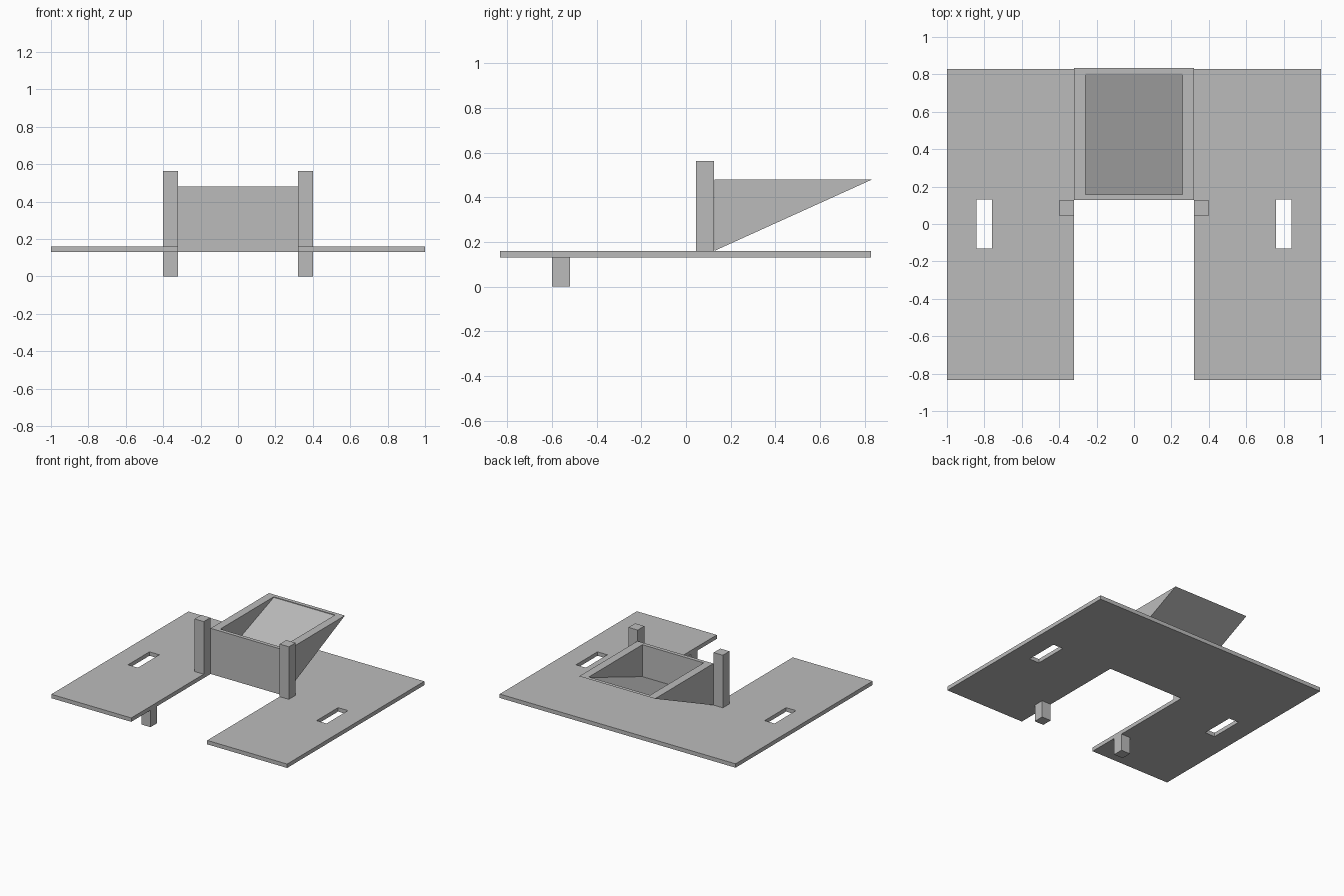
import bpy
import bmesh

cube = bpy.data.objects.get("Cube")
if cube:
    bpy.data.objects.remove(cube, do_unlink=True)

grey = bpy.data.materials.new("plain grey")
grey.use_nodes = True
grey.diffuse_color = (0.5, 0.5, 0.5, 1)
grey.node_tree.nodes["Principled BSDF"].inputs["Base Color"].default_value = grey.diffuse_color


def prism(name, outline, depth):
    """Extrude a closed planar outline along a vector."""
    bm = bmesh.new()
    face = bm.faces.new([bm.verts.new(p) for p in outline])
    cap = bmesh.ops.extrude_face_region(bm, geom=[face], use_keep_orig=True)["geom"]
    bmesh.ops.translate(bm, vec=depth, verts=[v for v in cap if isinstance(v, bmesh.types.BMVert)])
    bmesh.ops.recalc_face_normals(bm, faces=bm.faces)
    mesh = bpy.data.meshes.new(name)
    bm.to_mesh(mesh)
    bm.free()
    mesh.materials.append(grey)
    obj = bpy.data.objects.new(name, mesh)
    bpy.context.collection.objects.link(obj)
    return obj


def box(name, x, y, z):
    base = [(x[0], y[0], z[0]), (x[1], y[0], z[0]), (x[1], y[1], z[0]), (x[0], y[1], z[0])]
    return prism(name, base, (0, 0, z[1] - z[0]))


def cut(target, cutter):
    """Subtract the cutter, bake the result and discard the cutter."""
    cutter.hide_render = True
    mod = target.modifiers.new("cut", "BOOLEAN")
    mod.operation = "DIFFERENCE"
    mod.solver = "EXACT"
    mod.object = cutter
    bpy.context.view_layer.update()
    baked = bpy.data.meshes.new_from_object(target.evaluated_get(bpy.context.evaluated_depsgraph_get()))
    target.modifiers.clear()
    target.data = baked
    bpy.data.objects.remove(cutter, do_unlink=True)


LOW, TOP, RIM = 0.13, 0.16, 0.48
FRONT, BACK = -0.833, 0.828
INNER, WALL = 0.322, 0.128

# U-shaped base plate
half = [(INNER, WALL), (INNER, FRONT), (1, FRONT), (1, BACK)]
outline = half + [(-x, y) for x, y in reversed(half)]
plate = prism("base_plate", [(x, y, LOW) for x, y in outline], (0, 0, TOP - LOW))

# Slots, upright posts and lower pegs on both sides
for side, label in ((1, "left"), (-1, "right")):
    slot = sorted((side * 0.758, side * 0.842))
    cut(plate, box("slot_cutter", slot, (-0.13, 0.13), (0, 0.3)))
    post = sorted((side * INNER, side * 0.4))
    box(label + "_post", post, (0.045, 0.125), (TOP, 0.563))
    box(label + "_peg", post, (-0.6, -0.52), (0, LOW))

# Wedge-shaped hopper with a sloping hollow
wedge = [(WALL, TOP), (0.835, RIM), (WALL, RIM)]
hopper = prism("hopper", [(-INNER, y, z) for y, z in wedge], (2 * INNER, 0, 0))
hollow = [(0.157, 0.235), (0.805, 0.475), (0.805, 0.6), (0.157, 0.6)]
cut(hopper, prism("hollow_cutter", [(-0.26, y, z) for y, z in hollow], (0.52, 0, 0)))
